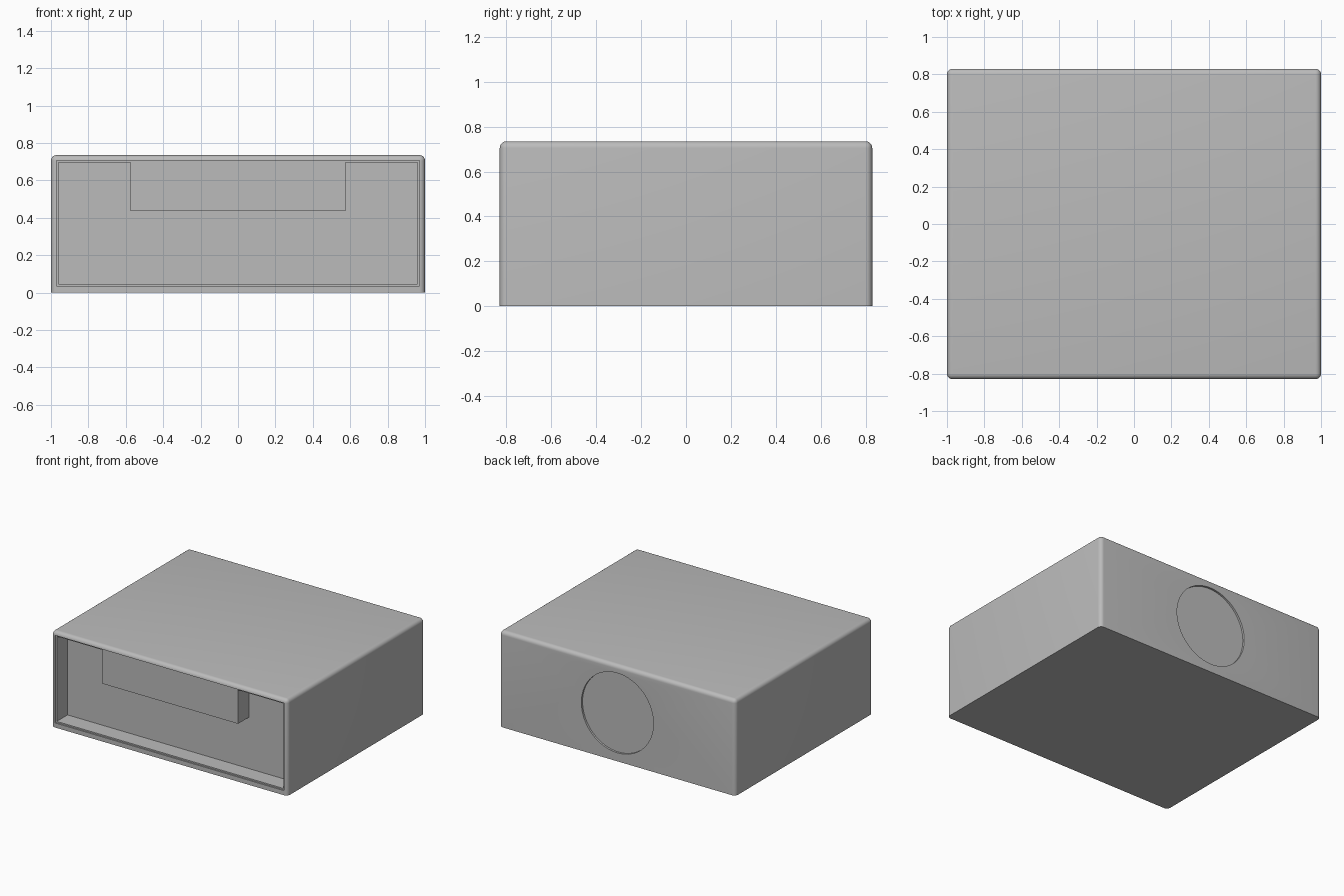
import bpy, bmesh, math
from mathutils import Matrix

if "Cube" in bpy.data.objects:
    bpy.data.objects.remove(bpy.data.objects["Cube"], do_unlink=True)

W, D, H = 2.0, 1.66, 0.735      # overall size
FRONT, BACK = -D / 2, D / 2
ROUND = 0.03                    # edge rounding

grey = bpy.data.materials.new("plain grey")
grey.use_nodes = True
colour = (0.5, 0.5, 0.5, 1)
grey.diffuse_color = colour
grey.node_tree.nodes["Principled BSDF"].inputs["Base Color"].default_value = colour


def make(name, bm):
    mesh = bpy.data.meshes.new(name)
    bmesh.ops.recalc_face_normals(bm, faces=bm.faces)
    bm.to_mesh(mesh)
    bm.free()
    mesh.materials.append(grey)
    obj = bpy.data.objects.new(name, mesh)
    bpy.context.collection.objects.link(obj)
    return obj


def box_mesh(x, y, z):
    """Box from (min, max) pairs."""
    bm = bmesh.new()
    bmesh.ops.create_cube(bm, size=1)
    for v in bm.verts:
        v.co = [r[0] if c < 0 else r[1] for c, r in zip(v.co, (x, y, z))]
    return bm


def carve(target, cutter):
    mod = target.modifiers.new("carve", 'BOOLEAN')
    mod.operation, mod.solver, mod.object = 'DIFFERENCE', 'EXACT', cutter
    bpy.context.view_layer.objects.active = target
    bpy.ops.object.modifier_apply(modifier=mod.name)
    bpy.data.objects.remove(cutter, do_unlink=True)


# Housing: rounded on every edge except around the flat base
bm = box_mesh((-W / 2, W / 2), (FRONT, BACK), (0, H))
edges = [e for e in bm.edges if any(v.co.z > 0.1 for v in e.verts)]
bmesh.ops.bevel(bm, geom=edges, offset=ROUND, segments=6, profile=0.5, affect='EDGES')
housing = make("housing", bm)

# Front opening: shallow rebate, then the deeper pocket
for inset, depth in ((0.0, 0.01), (0.01, 0.14)):
    half = W / 2 - ROUND - inset
    carve(housing, make("opening_cutter", box_mesh(
        (-half, half), (FRONT - 0.1, FRONT + depth),
        (0.035 + inset, H - ROUND - inset))))

# Shallow round recess in the back
bm = bmesh.new()
bmesh.ops.create_cone(bm, cap_ends=True, segments=64, radius1=0.305, radius2=0.305, depth=0.2,
                      matrix=Matrix.Translation((0, BACK + 0.085, 0.37))
                      @ Matrix.Rotation(math.pi / 2, 4, 'X'))
carve(housing, make("recess_cutter", bm))

# Block hanging from the ceiling of the front pocket
make("inner_block", box_mesh((-0.575, 0.575), (FRONT + 0.01, FRONT + 0.14), (0.437, 0.695)))

# Smooth the rounded edges, keep the corners crisp
bpy.ops.object.select_all(action='DESELECT')
housing.select_set(True)
bpy.context.view_layer.objects.active = housing
bpy.ops.object.shade_smooth_by_angle(angle=math.radians(30))
